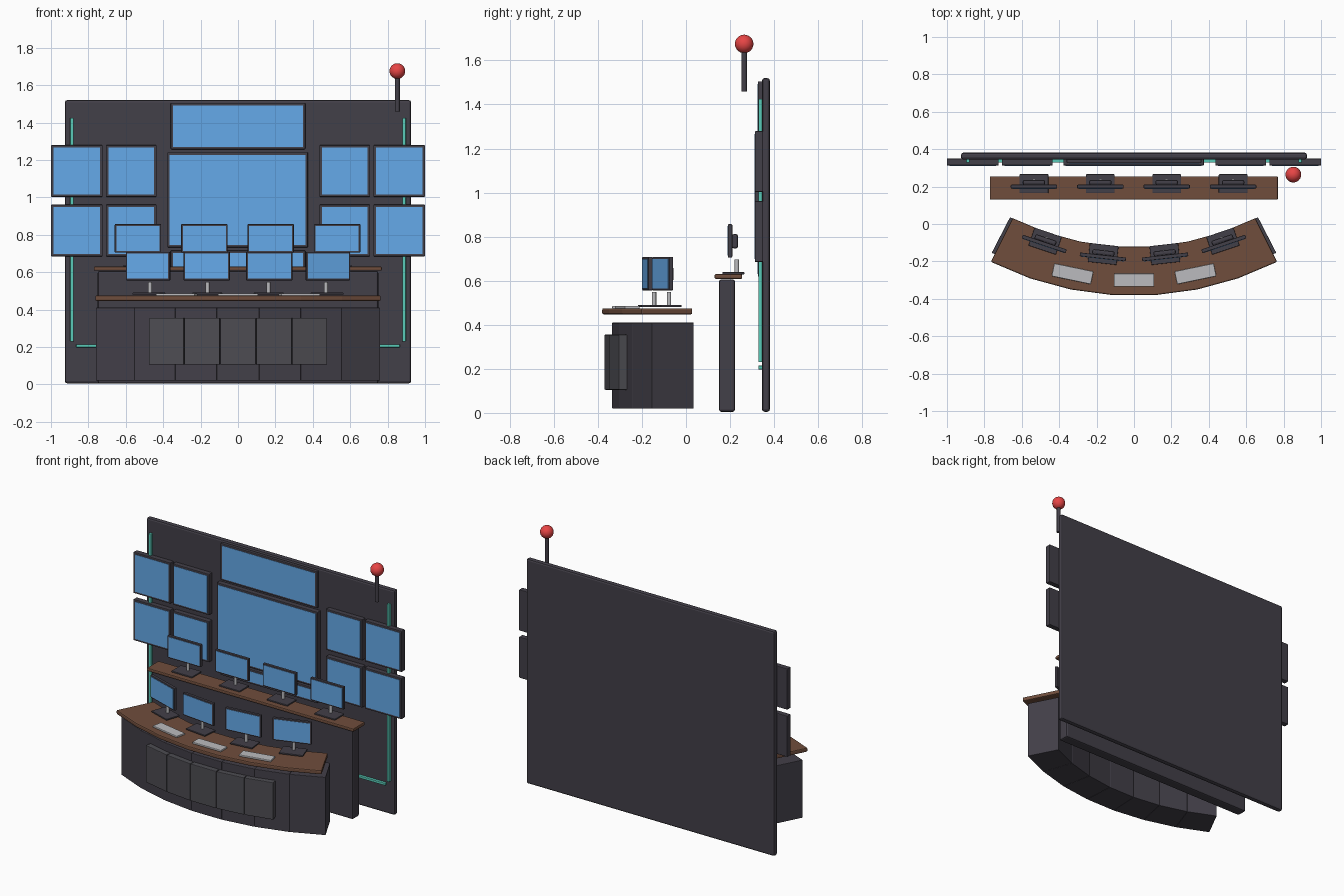
import bpy, bmesh, math
from mathutils import Matrix, Vector

if "Cube" in bpy.data.objects:
    bpy.data.objects.remove(bpy.data.objects["Cube"])

CY = 1.32  # centre of the desk arc on the y axis


def material(name, rgb):
    m = bpy.data.materials.new(name)
    m.diffuse_color = (*rgb, 1)
    m.use_nodes = True
    m.node_tree.nodes["Principled BSDF"].inputs["Base Color"].default_value = m.diffuse_color
    return m


DARK = material("dark_grey", (0.055, 0.05, 0.065))
PANEL = material("panel_grey", (0.075, 0.073, 0.085))
BLUE = material("screen_blue", (0.13, 0.40, 0.82))
TEAL = material("teal_light", (0.10, 0.60, 0.48))
WOOD = material("wood", (0.16, 0.075, 0.045))
LIGHT = material("light_grey", (0.5, 0.5, 0.52))
RED = material("red", (0.8, 0.06, 0.06))


def finish(name, bm, mat, bevel=0.0, M=Matrix(), segments=2):
    bmesh.ops.recalc_face_normals(bm, faces=bm.faces)
    me = bpy.data.meshes.new(name)
    bm.to_mesh(me)
    bm.free()
    me.materials.append(mat)
    ob = bpy.data.objects.new(name, me)
    ob.matrix_world = M
    bpy.context.collection.objects.link(ob)
    if bevel:
        mod = ob.modifiers.new("bevel", 'BEVEL')
        mod.width = bevel
        mod.segments = segments
        mod.limit_method = 'ANGLE'
    return ob


def box(name, lo, hi, mat, bevel=0.0, M=Matrix()):
    lo, hi = Vector(lo), Vector(hi)
    bm = bmesh.new()
    bmesh.ops.create_cube(bm, size=1)
    bmesh.ops.scale(bm, vec=hi - lo, verts=bm.verts)
    bmesh.ops.translate(bm, vec=(lo + hi) / 2, verts=bm.verts)
    return finish(name, bm, mat, bevel, M)


def cylinder(name, loc, r, z0, z1, mat, M=Matrix()):
    bm = bmesh.new()
    bmesh.ops.create_cone(bm, cap_ends=True, segments=16, radius1=r, radius2=r, depth=z1 - z0)
    bmesh.ops.translate(bm, vec=(*loc, (z0 + z1) / 2), verts=bm.verts)
    for f in bm.faces:
        f.smooth = len(f.verts) == 4
    return finish(name, bm, mat, 0, M)


def arc_slab(name, r_in, r_out, a0, a1, n, z0, z1, mat, bevel):
    """Curved slab of n flat segments around the desk centre."""
    bm = bmesh.new()
    angles = [math.radians(a0 + (a1 - a0) * i / n) for i in range(n + 1)]
    pts = [(r_out, a) for a in angles] + [(r_in, a) for a in reversed(angles)]
    face = bm.faces.new([bm.verts.new((r * math.sin(a), CY - r * math.cos(a), z0)) for r, a in pts])
    top = bmesh.ops.extrude_face_region(bm, geom=[face])["geom"]
    bmesh.ops.translate(bm, vec=(0, 0, z1 - z0),
                        verts=[v for v in top if isinstance(v, bmesh.types.BMVert)])
    return finish(name, bm, mat, bevel)


def on_arc(radius, degrees, z):
    a = math.radians(degrees)
    return Matrix.Translation((radius * math.sin(a), CY - radius * math.cos(a), z)) @ Matrix.Rotation(a, 4, 'Z')


def wall_screen(name, x0, x1, z0, z1, front):
    box(name + "_frame", (x0, front, z0), (x1, 0.35, z1), DARK, 0.004)
    e = 0.013
    box(name + "_display", (x0 + e, front - 0.002, z0 + e), (x1 - e, front + 0.004, z1 - e), BLUE)


def monitor(name, M):
    """Desk monitor, origin on the table under the screen."""
    box(name + "_base", (-0.077, -0.035, 0), (0.077, 0.066, 0.01), DARK, 0.003, M)
    cylinder(name + "_stand", (0, 0.031), 0.01, 0.008, 0.068, LIGHT, M)
    box(name + "_frame", (-0.124, -0.01, 0.076), (0.124, 0.01, 0.228), DARK, 0.004, M)
    box(name + "_display", (-0.115, -0.012, 0.085), (0.115, -0.005, 0.219), BLUE, 0, M)
    box(name + "_housing", (-0.06, 0.008, 0.117), (0.06, 0.036, 0.183), DARK, 0.01, M)


# Back wall with video screens
box("back_wall", (-0.925, 0.345, 0.005), (0.925, 0.381, 1.52), DARK, 0.012)
wall_screen("main_screen", -0.378, 0.374, 0.733, 1.24, 0.313)
wall_screen("upper_screen", -0.36, 0.36, 1.257, 1.505, 0.326)
wall_screen("lower_screen", -0.36, 0.36, 0.618, 0.715, 0.326)
for s in (-1, 1):
    for col, (a, b) in enumerate(((0.435, 0.706), (0.724, 1.0))):
        for row, z in enumerate((0.685, 1.003)):
            x0, x1 = sorted((s * a, s * b))
            wall_screen(f"side_screen_{s}_{col}_{row}", x0, x1, z, z + 0.276, 0.313)
    # Light strips on the wall
    box("vertical_light", (s * 0.888 - 0.009, 0.328, 0.23), (s * 0.888 + 0.009, 0.347, 1.425), TEAL, 0.002)
box("bottom_light", (-0.865, 0.328, 0.198), (0.865, 0.347, 0.214), TEAL, 0.002)

# Warning lamp
cylinder("lamp_pole", (0.852, 0.264), 0.013, 1.46, 1.645, DARK)
ball = bmesh.new()
bmesh.ops.create_uvsphere(ball, u_segments=24, v_segments=14, radius=0.042)
for f in ball.faces:
    f.smooth = True
finish("lamp_ball", ball, RED, 0, Matrix.Translation((0.852, 0.264, 1.675)))

# Rear counter with its monitors
box("rear_counter_body", (-0.75, 0.15, 0.005), (0.75, 0.222, 0.606), DARK, 0.01)
box("rear_counter_top", (-0.771, 0.13, 0.608), (0.769, 0.255, 0.63), WOOD, 0.006)
for i in range(4):
    monitor(f"rear_monitor_{i}", Matrix.Translation((-0.535 + 0.355 * i, 0.2, 0.629)))

# Curved front console
STEP = 7.8
for i in range(7):
    a = (i - 3.5) * STEP
    arc_slab(f"console_body_{i}", 1.445, 1.659, a, a + STEP, 1, 0.02, 0.41, DARK, 0.003)
for i in range(5):
    a = (i - 2.5) * 6.56
    arc_slab(f"front_panel_{i}", 1.64, 1.693, a + 0.06, a + 6.5, 1, 0.105, 0.355, PANEL, 0.004)
arc_slab("console_top", 1.443, 1.704, -26.7, 26.7, 7, 0.447, 0.475, WOOD, 0.007)

# Console monitors and keyboards
for i, a in enumerate((-18.6, -6.35, 6.35, 18.6)):
    monitor(f"console_monitor_{i}", on_arc(1.505, a, 0.475) @ Matrix.Translation((0, 0, 0.005)))
for i, a in enumerate((-11.7, 0, 11.7)):
    box(f"keyboard_{i}", (-0.107, -0.035, -0.002), (0.107, 0.035, 0.011), LIGHT, 0.004, on_arc(1.62, a, 0.475))
